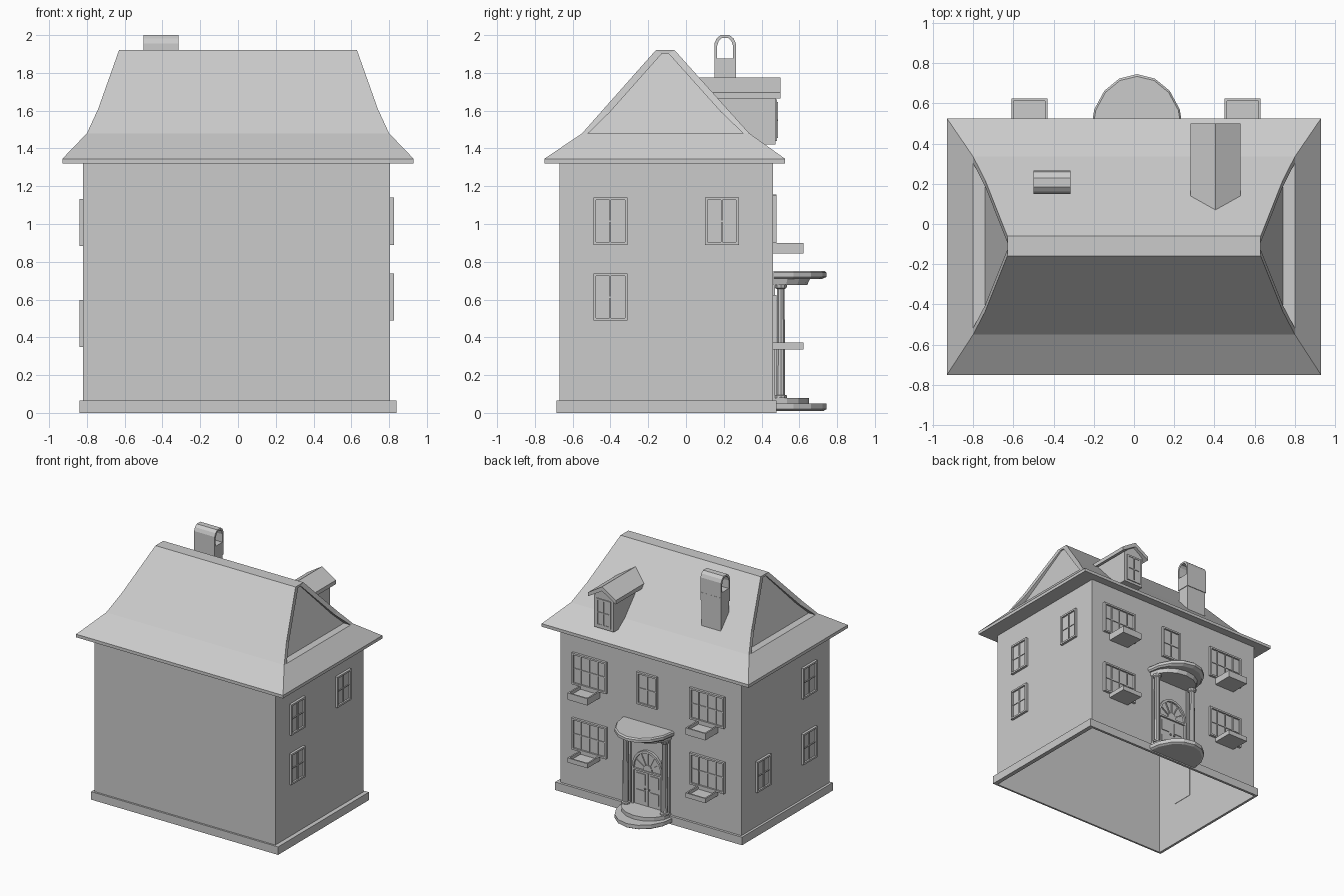
import bpy, bmesh, math
from mathutils import Vector

cube = bpy.data.objects.get("Cube")
if cube:
    bpy.data.objects.remove(cube, do_unlink=True)

grey = bpy.data.materials.new("plain_grey")
grey.use_nodes = True
grey.diffuse_color = (0.6, 0.6, 0.6, 1)
grey.node_tree.nodes["Principled BSDF"].inputs["Base Color"].default_value = (0.6, 0.6, 0.6, 1)


def finish(name, bm):
    bmesh.ops.recalc_face_normals(bm, faces=bm.faces)
    me = bpy.data.meshes.new(name)
    bm.to_mesh(me)
    bm.free()
    me.materials.append(grey)
    ob = bpy.data.objects.new(name, me)
    bpy.context.scene.collection.objects.link(ob)
    return ob


def add_loft(bm, rings, caps=True):
    vs = [[bm.verts.new(p) for p in r] for r in rings]
    n = len(vs[0])
    for a, b in zip(vs, vs[1:]):
        for i in range(n):
            j = (i + 1) % n
            bm.faces.new((a[i], a[j], b[j], b[i]))
    if caps:
        bm.faces.new(vs[0])
        bm.faces.new(vs[-1])


def loft(name, rings, caps=True):
    bm = bmesh.new()
    add_loft(bm, rings, caps)
    return finish(name, bm)


def rect(x0, x1, y0, y1, z):
    return [(x0, y0, z), (x1, y0, z), (x1, y1, z), (x0, y1, z)]


def add_box(bm, x0, x1, y0, y1, z0, z1, place=lambda p: p):
    add_loft(bm, [[place(p) for p in rect(x0, x1, y0, y1, z)] for z in (z0, z1)])


def box(name, *size):
    bm = bmesh.new()
    add_box(bm, *size)
    return finish(name, bm)


def on_back(x, z, y=0.46):
    return lambda p: (x + p[0], y + p[1], z + p[2])


def on_side(x, y, z):
    s = math.copysign(1, x)
    return lambda p: (x + s * p[1], y + p[0], z + p[2])


# Window: pane, border and glazing bars, centred on its placement point
def window(name, place, w, h, cols, rows, depth=0.02):
    bm = bmesh.new()
    t, bar = 0.014, 0.004
    add_box(bm, -w/2, w/2, -0.003, 0.006, -h/2, h/2, place)
    for s in (-1, 1):
        u, v = s * (w - t) / 2, s * (h - t) / 2
        add_box(bm, u - t/2, u + t/2, 0, depth, -h/2, h/2, place)
        add_box(bm, t - w/2, w/2 - t, 0, depth, v - t/2, v + t/2, place)
    for c in range(1, cols):
        u = w * (c / cols - 0.5)
        add_box(bm, u - bar, u + bar, 0, 0.014, t - h/2, h/2 - t, place)
    for r in range(1, rows):
        v = h * (r / rows - 0.5)
        add_box(bm, t - w/2, w/2 - t, 0, 0.012, v - bar, v + bar, place)
    return finish(name, bm)


# Walls, open underneath, and plinth
WALL = (-0.82, 0.805, -0.67, 0.46)
BASE = (-0.84, 0.84, -0.685, 0.48)
loft("walls", [rect(*WALL, 0), rect(*WALL, 1.33)], caps=False)
loft("plinth", [rect(*WALL, 0), rect(*BASE, 0), rect(*BASE, 0.065), rect(*WALL, 0.065)], caps=False)

# Flared roof with recessed gable ends
levels = [(1.32, -0.75, 0.525, 0.93), (1.345, -0.75, 0.525, 0.93), (1.48, -0.55, 0.335, 0.80),
          (1.61, -0.435, 0.218, 0.74), (1.92, -0.16, -0.06, 0.63)]
bm = bmesh.new()
R = [[bm.verts.new(p) for p in rect(-x, x, y0, y1, z)] for z, y0, y1, x in levels]
bm.faces.new(R[0])
bm.faces.new(R[-1])
for k, (a, b) in enumerate(zip(R, R[1:])):
    for i, j in ((0, 1), (2, 3)):
        bm.faces.new((a[i], a[j], b[j], b[i]))
    if k == 0:
        for i, j in ((1, 2), (3, 0)):
            bm.faces.new((a[i], a[j], b[j], b[i]))
for s, f, g in ((1, 1, 2), (-1, 0, 3)):
    outer = [R[k][f] for k in (2, 3, 4)] + [R[k][g] for k in (4, 3, 2)]
    lip, gable = [], []
    for i, v in enumerate(outer):
        x, y, z = v.co
        y += 0.032 if i < 3 else -0.032
        z -= 0.018 if 0 < i < 5 else 0
        lip.append(bm.verts.new((x, y, z)))
        gable.append(bm.verts.new((s * (0.74 - 0.12 * (z - 1.48) / 0.42), y, z)))
    for a, b in ((outer, lip), (lip, gable)):
        for i in range(5):
            bm.faces.new((a[i], a[i + 1], b[i + 1], b[i]))
    bm.faces.new(gable)
    bm.faces.new((lip[0], lip[5], gable[5], gable[0]))
    bm.faces.new((R[1][f], R[1][g], outer[5], lip[5], lip[0], outer[0]))
finish("roof", bm)

# Chimney stack, band and arched hood open along x
box("chimney_stack", -0.495, -0.32, 0.155, 0.26, 1.5, 1.77)
box("chimney_band", -0.5, -0.315, 0.15, 0.265, 1.77, 1.835)


def arch(x, w, z0, z1):
    c = 0.207
    side = [(-w, z0), (-w, z1 - 0.045), (-w * 0.8, z1 - 0.018), (-w * 0.4, z1)]
    return [(x, c + y, z) for y, z in side] + [(x, c - y, z) for y, z in reversed(side)]


out, hole = (0.057, 1.835, 2.0), (0.043, 1.875, 1.985)
hood = [arch(-0.5, *hole), arch(-0.5, *out), arch(-0.315, *out), arch(-0.315, *hole)]
loft("chimney_hood", hood + hood[:1], caps=False)

# Dormer: gabled body, folded roof and window
DX = 0.405


def gable_ring(y, w, z0, z1, z2):
    return [(DX - w, y, z0), (DX + w, y, z0), (DX + w, y, z1), (DX, y, z2), (DX - w, y, z1)]


loft("dormer_body", [gable_ring(y, 0.088, 1.42, 1.68, 1.75) for y in (0.15, 0.475)])


def fold_ring(y_ridge, y_eave):
    pts = [(-0.125, 1.665), (-0.125, 1.697), (0, 1.775), (0.125, 1.697), (0.125, 1.665), (0, 1.74)]
    return [(DX + x, y_eave if x else y_ridge, z) for x, z in pts]


loft("dormer_roof", [fold_ring(0.07, 0.14), fold_ring(0.5, 0.5)])
window("dormer_window", on_back(DX, 1.55, 0.473), 0.13, 0.22, 2, 2, 0.01)

# Rear windows and planters
for side, cx in (("left", 0.54), ("right", -0.52)):
    for floor, z0, tray0, tray1 in (("lower", 0.37, 0.335, 0.372), ("upper", 0.9, 0.845, 0.9)):
        window(f"{floor}_{side}_window", on_back(cx, z0 + 0.127), 0.31, 0.255, 4, 2)
        o = (cx - 0.09, cx + 0.09, 0.46, 0.623)
        i = (cx - 0.078, cx + 0.078, 0.472, 0.611)
        loft(f"{floor}_{side}_planter", [rect(*o, tray0), rect(*o, tray1),
                                         rect(*i, tray1), rect(*i, tray1 - 0.025)])
window("upper_middle_window", on_back(0.02, 1.025), 0.18, 0.26, 2, 2)

# Side windows
for x, y, z in ((0.805, -0.4, 1.015), (0.805, 0.19, 1.015), (0.805, -0.4, 0.613),
                (-0.82, -0.4, 1.008), (-0.82, -0.4, 0.473), (-0.82, 0.19, 0.473)):
    window("side_window", on_side(x, y, z), 0.18, 0.25, 2, 2)

# Half-round porch steps and canopy
PX = 0.015


def half_round(z, rx, ry, n=8):
    arc = [math.pi * k / n for k in range(n + 1)]
    return [(PX + rx * math.cos(a), 0.462 + ry * math.sin(a), z) for a in arc]


loft("lower_step", [half_round(0.01, 0.215, 0.265), half_round(0.02, 0.23, 0.283),
                    half_round(0.05, 0.23, 0.283)])
loft("upper_step", [half_round(0.05, 0.205, 0.19), half_round(0.08, 0.205, 0.19)])
loft("canopy_slab", [half_round(0.708, 0.22, 0.255), half_round(0.72, 0.23, 0.283),
                     half_round(0.742, 0.23, 0.283), half_round(0.752, 0.222, 0.272)])
loft("canopy_soffit", [half_round(0.678, 0.205, 0.18), half_round(0.71, 0.21, 0.195)])

# Columns with flared ends, and flat pilasters behind them
column = [(0.08, 0.034), (0.092, 0.034), (0.096, 0.024), (0.655, 0.021), (0.662, 0.032), (0.68, 0.036)]
for s in (-1, 1):
    cx = PX + s * 0.175
    loft("porch_column", [[(cx + r * math.cos(a), 0.502 + r * math.sin(a), z)
                           for a in (math.tau * k / 10 for k in range(10))] for z, r in column])
    box("porch_pilaster", cx - 0.022, cx + 0.022, 0.458, 0.472, 0.065, 0.68)

# Double door with panels and knobs
bm = bmesh.new()
for s in (-1, 1):
    for u0, u1, d, z0, z1 in ((0.002, 0.122, 0.466, 0.08, 0.36), (0.122, 0.138, 0.48, 0.08, 0.36),
                              (0.025, 0.1, 0.472, 0.11, 0.2), (0.025, 0.1, 0.472, 0.245, 0.335)):
        a, b = sorted((PX + s * u0, PX + s * u1))
        add_box(bm, a, b, 0.457, d, z0, z1)
    knob = bmesh.ops.create_icosphere(bm, subdivisions=1, radius=0.009)
    bmesh.ops.translate(bm, verts=knob["verts"], vec=Vector((PX + s * 0.018, 0.478, 0.222)))
add_box(bm, PX - 0.138, PX + 0.138, 0.457, 0.48, 0.355, 0.37)
finish("double_door", bm)


# Fanlight: pane, arched frame, hub and spokes
def fan(r, y, n=10):
    arc = [math.pi * k / n for k in range(n + 1)]
    return [(PX + r * math.cos(a), y, 0.37 + 1.2 * r * math.sin(a)) for a in arc]


loft("fanlight_pane", [fan(0.136, 0.457), fan(0.136, 0.465)])
loft("fanlight_frame", [fan(0.138, 0.457), fan(0.138, 0.48), fan(0.122, 0.48), fan(0.122, 0.457)], caps=False)
loft("fanlight_hub", [fan(0.04, 0.46), fan(0.04, 0.474)])
bm = bmesh.new()
for k in range(1, 6):
    a = math.pi * k / 6
    d, n = Vector((math.cos(a), 0, 1.2 * math.sin(a))), Vector((-math.sin(a), 0, math.cos(a))) * 0.004
    c = Vector((PX, 0, 0.37))
    quad = [c + d * 0.035 - n, c + d * 0.125 - n, c + d * 0.125 + n, c + d * 0.035 + n]
    add_loft(bm, [[p + Vector((0, y, 0)) for p in quad] for y in (0.46, 0.473)])
finish("fanlight_spokes", bm)
